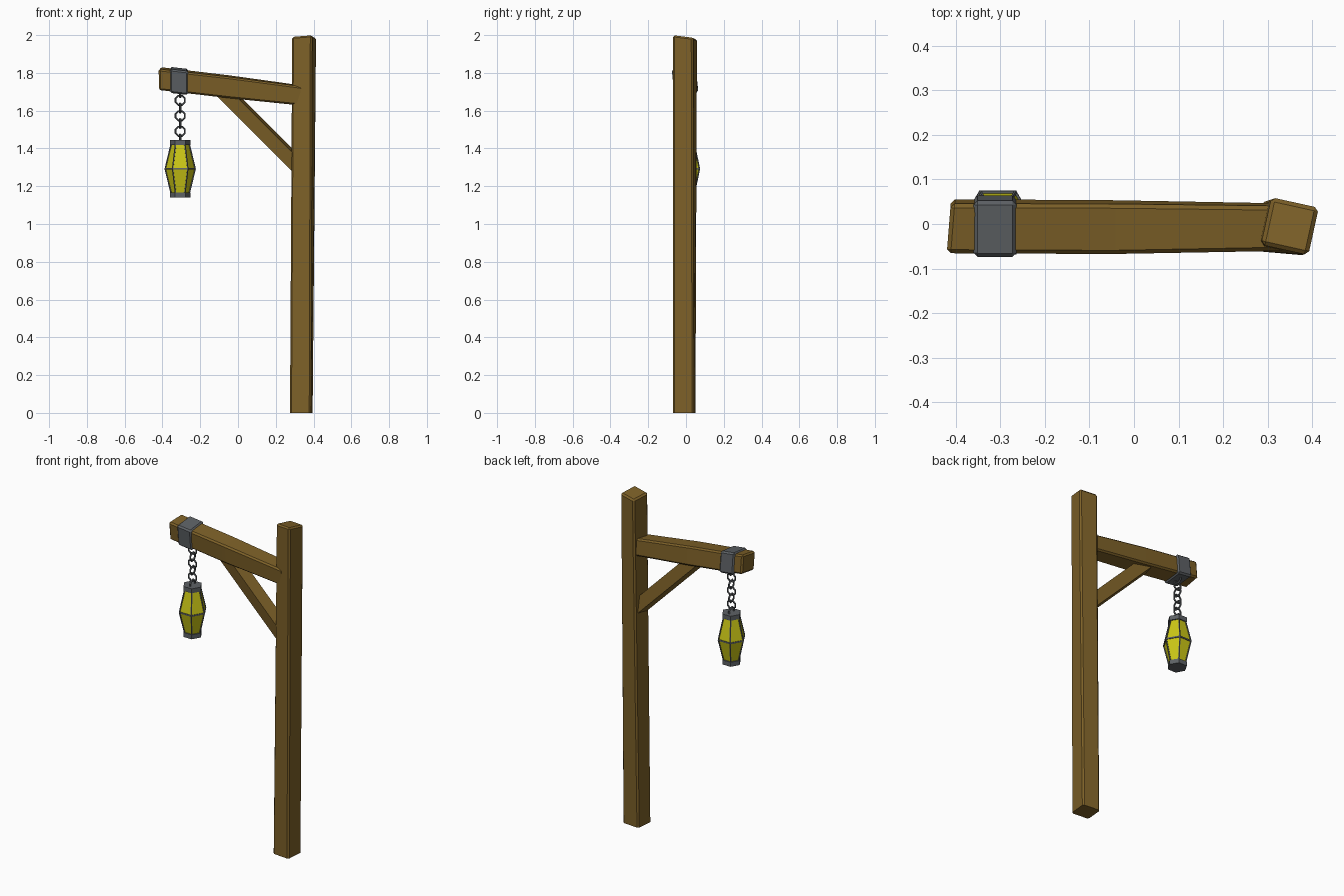
import bpy, bmesh, math
from mathutils import Vector, Matrix

if "Cube" in bpy.data.objects:
    bpy.data.objects.remove(bpy.data.objects["Cube"])


def material(name, rgb):
    m = bpy.data.materials.new(name)
    m.diffuse_color = (*rgb, 1)
    m.use_nodes = True
    m.node_tree.nodes["Principled BSDF"].inputs["Base Color"].default_value = m.diffuse_color
    return m


WOOD = material("brown wood", (0.205, 0.118, 0.021))
METAL = material("grey metal", (0.11, 0.12, 0.13))
GLASS = material("yellow glass", (0.60, 0.57, 0.008))
X, Y, Z = Vector((1, 0, 0)), Vector((0, 1, 0)), Vector((0, 0, 1))


def finish(name, bm, *mats):
    bmesh.ops.recalc_face_normals(bm, faces=bm.faces)
    me = bpy.data.meshes.new(name)
    bm.to_mesh(me)
    bm.free()
    for m in mats:
        me.materials.append(m)
    ob = bpy.data.objects.new(name, me)
    bpy.context.collection.objects.link(ob)
    return ob


def loft(name, sections, u, v, mat, bevel=0, tweak=None):
    """Square bar through (centre, size, roll in degrees) sections."""
    bm = bmesh.new()
    rings = []
    for centre, size, roll in sections:
        c, s = math.cos(math.radians(roll)), math.sin(math.radians(roll))
        h = size / 2
        rings.append([bm.verts.new(Vector(centre) + u * (a * c - b * s) + v * (a * s + b * c))
                      for a, b in ((-h, -h), (h, -h), (h, h), (-h, h))])
    for r, q in zip(rings, rings[1:]):
        for i in range(4):
            bm.faces.new((r[i], r[(i + 1) % 4], q[(i + 1) % 4], q[i]))
    bm.faces.new(rings[0])
    bm.faces.new(rings[-1])
    if tweak:
        for vert in bm.verts:
            tweak(vert.co)
    bmesh.ops.recalc_face_normals(bm, faces=bm.faces)
    if bevel:
        edges = [e for e in bm.edges if max(w.co.z for w in e.verts) > 0.01]
        bmesh.ops.bevel(bm, geom=edges, offset=bevel, segments=1, affect='EDGES', clamp_overlap=True)
    return finish(name, bm, mat)


# Twisted post with a slanted top
def slant_top(co):
    if co.z > 1.5:
        co.z += -0.14 * (co.y + 0.07) + 0.05 * (co.x - 0.39)


loft("post", [((0.335, -0.01, 0), 0.112, -5), ((0.35, -0.005, 2.0), 0.109, -12.5)],
     X, Y, WOOD, 0.009, slant_top)


# Sloping beam with a slightly skewed end
def skew_end(co):
    if co.x < -0.3:
        co.x += 0.08 * (co.y + 0.06)


loft("beam", [((-0.42, -0.005, 1.77), 0.112, 6), ((-0.05, -0.007, 1.727), 0.113, 5),
              ((0.34, -0.007, 1.68), 0.101, 4)], Y, Z, WOOD, 0.009, skew_end)

# Metal strap around the beam
loft("strap", [((-0.36, -0.005, 1.763), 0.127, 6), ((-0.264, -0.005, 1.752), 0.127, 6)],
     Y, Z, METAL, 0.009)

# Diagonal brace
loft("brace", [((-0.08, -0.005, 1.706), 0.072, 12), ((0.32, -0.005, 1.306), 0.072, 12)],
     Y, (X + Z).normalized(), WOOD)

# Chain of alternating links
CX, CY = -0.306, 0.003
for i in range(7):
    bm = bmesh.new()
    n, k, R, r = 8, 5, 0.026, 0.0055
    ring = [[bm.verts.new(((R + r * math.cos(b)) * math.cos(a), r * math.sin(b),
                           (R + r * math.cos(b)) * math.sin(a)))
             for b in (math.tau * j / k for j in range(k))]
            for a in (math.tau * (m + 0.5) / n for m in range(n))]
    for m in range(n):
        for j in range(k):
            p, q = ring[m], ring[(m + 1) % n]
            bm.faces.new((p[j], p[(j + 1) % k], q[(j + 1) % k], q[j]))
    turn = Matrix.Rotation(math.radians(90 * (1 - i % 2) + 4), 4, 'Z')
    bm.transform(Matrix.Translation((CX, CY, 1.696 - 0.041 * i)) @ turn)
    finish(f"chain_link_{i + 1}", bm, METAL)


def hex_stack(bm, levels):
    """Capped six-sided stack of (radius, z); returns the side faces."""
    rings = [[bm.verts.new((CX + r * math.cos(math.pi * i / 3), CY + r * math.sin(math.pi * i / 3), z))
              for i in range(6)] for r, z in levels]
    sides = [bm.faces.new((p[i], p[(i + 1) % 6], q[(i + 1) % 6], q[i]))
             for p, q in zip(rings, rings[1:]) for i in range(6)]
    bm.faces.new(rings[0][::-1])
    bm.faces.new(rings[-1])
    return sides


# Lantern body: metal frame with inset glass panes
bm = bmesh.new()
panes = hex_stack(bm, [(0.05, 1.155), (0.083, 1.292), (0.05, 1.43)])
bmesh.ops.recalc_face_normals(bm, faces=bm.faces)
bmesh.ops.inset_individual(bm, faces=panes, thickness=0.0065, depth=0)
bmesh.ops.inset_individual(bm, faces=panes, thickness=0.0005, depth=-0.005)
for f in panes:
    f.material_index = 1
finish("lantern_body", bm, METAL, GLASS)

# Lantern caps
for name, z0, z1 in (("lantern_top_cap", 1.418, 1.445), ("lantern_bottom_cap", 1.14, 1.167)):
    bm = bmesh.new()
    hex_stack(bm, [(0.055, z0), (0.055, z1)])
    finish(name, bm, METAL)
